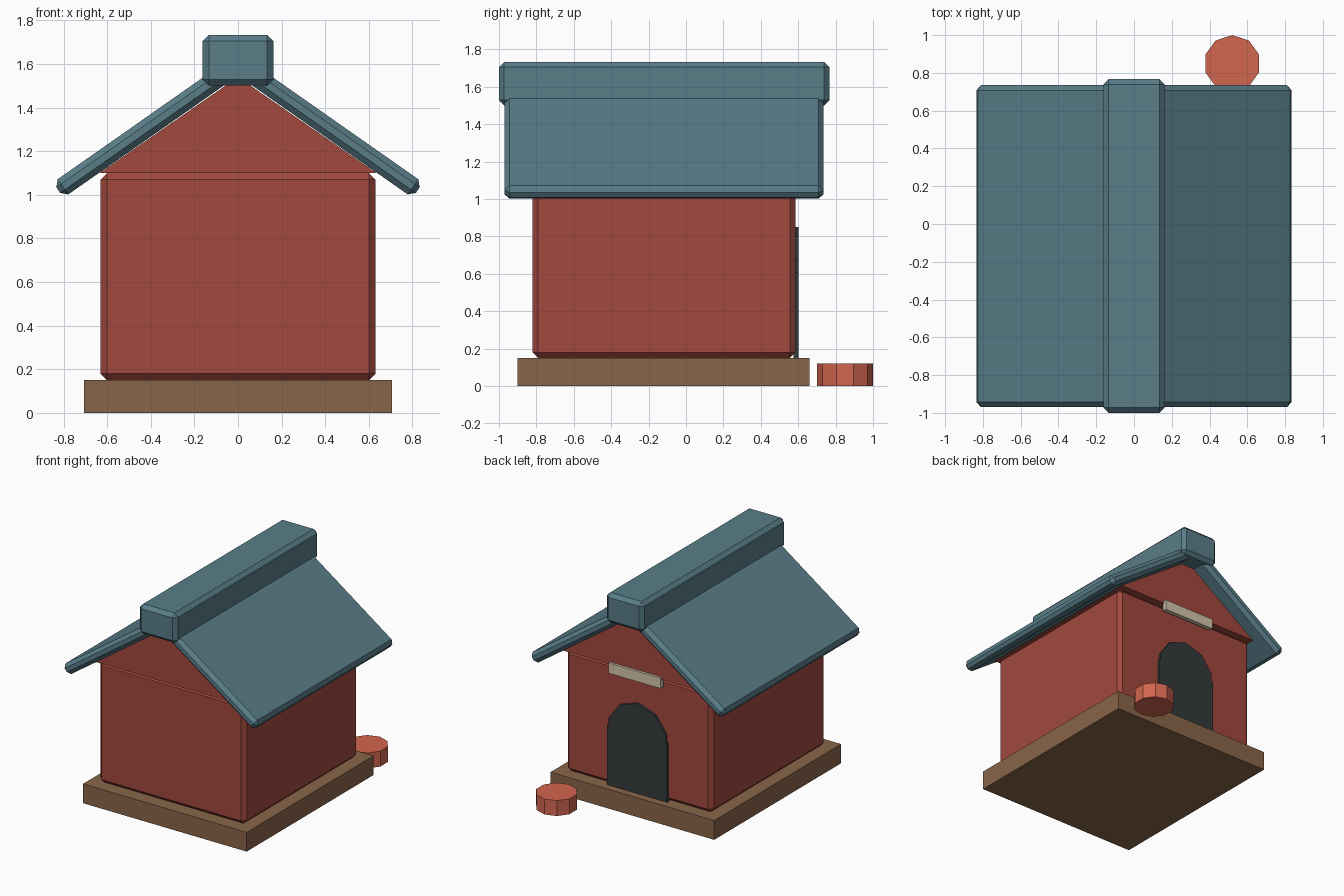
import bpy, bmesh, math
from mathutils import Matrix, Vector

cube = bpy.data.objects.get("Cube")
if cube:
    bpy.data.objects.remove(cube, do_unlink=True)


def material(name, rgb):
    m = bpy.data.materials.new(name)
    m.use_nodes = True
    m.diffuse_color = (*rgb, 1)
    m.node_tree.nodes["Principled BSDF"].inputs["Base Color"].default_value = (*rgb, 1)
    return m


barn_red = material("barn_red", (0.36, 0.066, 0.048))
slate_blue = material("slate_blue", (0.10, 0.205, 0.25))
wood_brown = material("wood_brown", (0.25, 0.13, 0.066))
dark_opening = material("dark_opening", (0.033, 0.042, 0.042))
cream = material("cream", (0.65, 0.56, 0.41))
coral = material("coral", (0.65, 0.133, 0.079))


def finish(name, bm, mat, bevel=0):
    bmesh.ops.recalc_face_normals(bm, faces=bm.faces)
    mesh = bpy.data.meshes.new(name)
    bm.to_mesh(mesh)
    bm.free()
    mesh.materials.append(mat)
    obj = bpy.data.objects.new(name, mesh)
    bpy.context.collection.objects.link(obj)
    if bevel:
        mod = obj.modifiers.new("chamfer", 'BEVEL')
        mod.width = bevel
        mod.segments = 1
    return obj


def box(name, x, y, z, mat, bevel=0):
    """Box from (min, max) ranges."""
    bm = bmesh.new()
    size = [r[1] - r[0] for r in (x, y, z)]
    centre = Vector([sum(r) / 2 for r in (x, y, z)])
    bmesh.ops.create_cube(bm, size=1, matrix=Matrix.Translation(centre) @ Matrix.Diagonal((*size, 1)))
    return finish(name, bm, mat, bevel)


def prism(name, outline, y, mat):
    """Extrude an (x, z) outline along y."""
    bm = bmesh.new()
    face = bm.faces.new([bm.verts.new((px, y[0], pz)) for px, pz in outline])
    ext = bmesh.ops.extrude_face_region(bm, geom=[face])
    verts = [g for g in ext["geom"] if isinstance(g, bmesh.types.BMVert)]
    bmesh.ops.translate(bm, verts=verts, vec=(0, y[1] - y[0], 0))
    return finish(name, bm, mat)


# Floor and walls
box("floor_base", (-0.705, 0.705), (-0.9, 0.66), (0, 0.15), wood_brown)
box("house_walls", (-0.63, 0.63), (-0.82, 0.585), (0.15, 1.1), barn_red, 0.03)
prism("gable", [(-0.635, 1.1), (0.635, 1.1), (0, 1.54)], (-0.85, 0.615), barn_red)

# Roof slabs, mirrored about the ridge
for side, label in ((1, "left"), (-1, "right")):
    slab = box("roof_slab_" + label, (-0.5, 0.5), (-0.8525, 0.8525), (-0.0425, 0.0425), slate_blue, 0.027)
    slab.location = (side * 0.4146, -0.1175, 1.308)
    slab.rotation_euler.y = side * math.radians(35)
box("ridge_cap", (-0.162, 0.162), (-1, 0.767), (1.5, 1.733), slate_blue, 0.028)

# Arched doorway with a faceted top
spring, radius = 0.59, 0.26
arch = [(radius * math.cos(math.radians(a)), spring + radius * math.sin(math.radians(a)))
        for a in range(18, 180, 36)]
door = [(-radius, 0.15), (radius, 0.15), (radius, spring + 0.02), (arch[0][0], spring + 0.02)]
door += arch + [(arch[-1][0], spring + 0.02), (-radius, spring + 0.02)]
prism("doorway", door, (0.575, 0.602), dark_opening)

# Blank sign above the doorway
box("sign_plate", (-0.225, 0.225), (0.6, 0.635), (1.04, 1.12), cream)

# Food bowl beside the doorway
bm = bmesh.new()
bmesh.ops.create_cone(bm, cap_ends=True, segments=10, radius1=0.15, radius2=0.15, depth=0.12,
                      matrix=Matrix.Translation((0.52, 0.85, 0.06)) @ Matrix.Rotation(math.radians(90), 4, 'Z'))
bowl = finish("food_bowl", bm, coral)
# Put one corner of the bowl exactly towards the back
top = max(bowl.data.vertices, key=lambda v: v.co.y).co
turn = math.pi / 2 - math.atan2(top.y - 0.85, top.x - 0.52)
centre = Matrix.Translation((0.52, 0.85, 0))
bowl.data.transform(centre @ Matrix.Rotation(turn, 4, 'Z') @ centre.inverted())
